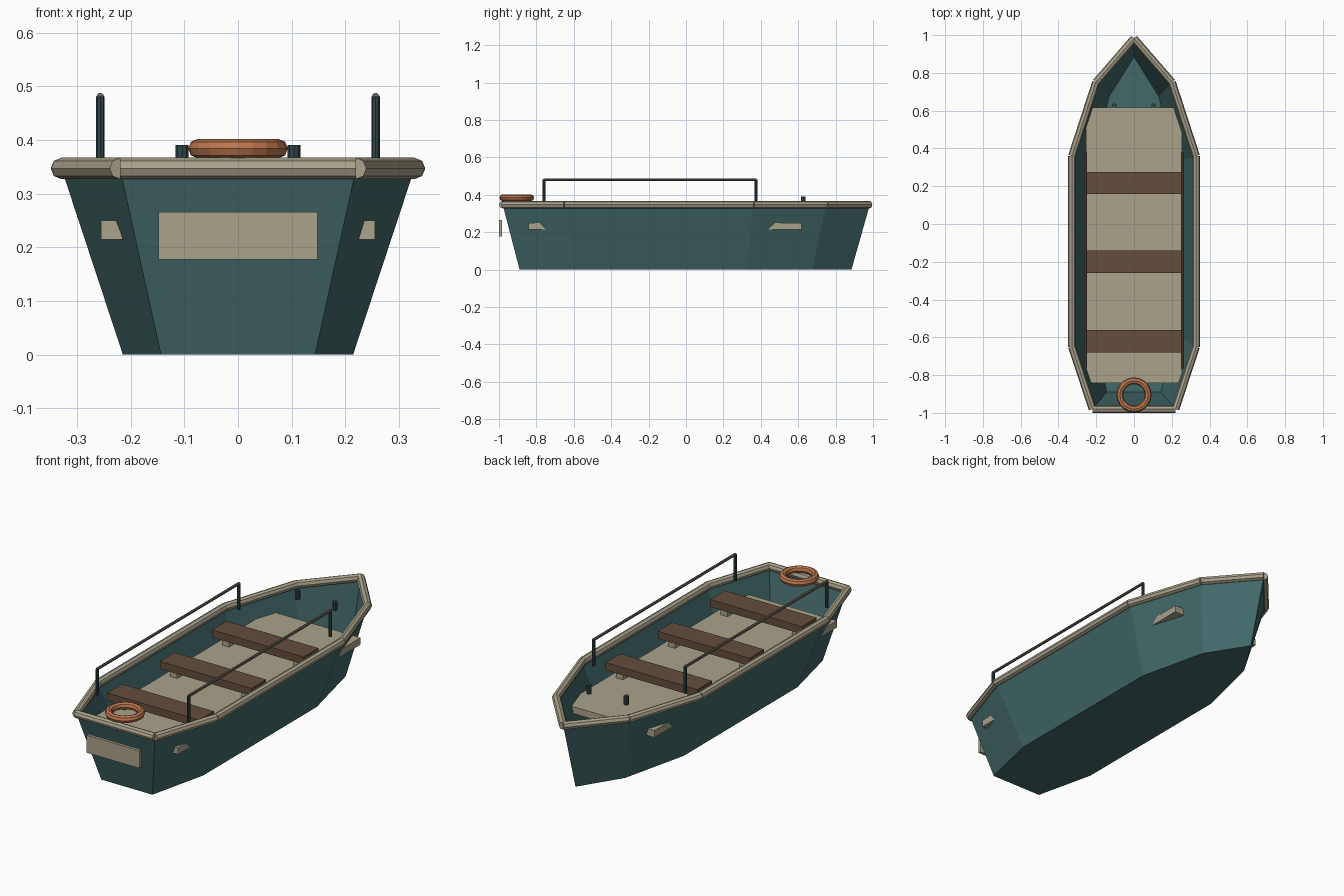
import bpy, bmesh
from mathutils import Vector, Matrix

if "Cube" in bpy.data.objects:
    bpy.data.objects.remove(bpy.data.objects["Cube"])


def material(name, rgb):
    m = bpy.data.materials.new(name)
    m.diffuse_color = (*rgb, 1)
    m.use_nodes = True
    m.node_tree.nodes["Principled BSDF"].inputs["Base Color"].default_value = m.diffuse_color
    return m


TEAL = material("teal_paint", (0.055, 0.14, 0.14))
DARK = material("dark_metal", (0.03, 0.06, 0.065))
BEIGE = material("beige_trim", (0.40, 0.36, 0.26))
BROWN = material("brown_wood", (0.13, 0.075, 0.048))
BRONZE = material("dull_rail", (0.16, 0.13, 0.10))
ORANGE = material("orange_ring", (0.50, 0.18, 0.075))


def finish(name, bm, mat):
    bmesh.ops.recalc_face_normals(bm, faces=bm.faces)
    me = bpy.data.meshes.new(name)
    bm.to_mesh(me)
    bm.free()
    me.materials.append(mat)
    ob = bpy.data.objects.new(name, me)
    bpy.context.collection.objects.link(ob)
    return ob


def box(name, lo, hi, mat):
    lo, hi = Vector(lo), Vector(hi)
    bm = bmesh.new()
    bmesh.ops.create_cube(bm, size=1, matrix=Matrix.Translation((lo + hi) / 2)
                          @ Matrix.Diagonal((*(hi - lo), 1)))
    return finish(name, bm, mat)


def rod(name, a, b, r, mat, sides=8):
    a, b = Vector(a), Vector(b)
    d = b - a
    bm = bmesh.new()
    bmesh.ops.create_cone(
        bm, cap_ends=True, segments=sides, radius1=r, radius2=r, depth=d.length,
        matrix=Matrix.Translation((a + b) / 2) @ d.to_track_quat('Z', 'Y').to_matrix().to_4x4())
    return finish(name, bm, mat)


# Hull: open shell tapering from the top outline to a smaller flat bottom
TOP = 0.347
half = [(0.22, -0.98), (0.329, -0.65), (0.329, 0.36), (0.202, 0.75)]
outline = half + [(0, 0.983)] + [(-x, y) for x, y in reversed(half)]
n = len(outline)
bm = bmesh.new()
upper = [bm.verts.new((x, y, TOP)) for x, y in outline]
lower = [bm.verts.new((x * 0.652, y * 0.9, 0)) for x, y in outline]
for v in lower:
    if v.co.y < -0.85:
        v.co.y = -0.89
bm.faces.new(lower)
for i in range(n):
    j = (i + 1) % n
    bm.faces.new((lower[i], lower[j], upper[j], upper[i]))
finish("hull", bm, TEAL)

# Gunwale: one octagonal bar per outline edge
for i in range(n):
    a, b = outline[i], outline[(i + 1) % n]
    rod(f"gunwale_{i}", (*a, TOP), (*b, TOP), 0.02, BEIGE)

# Floor board, whose corners poke slightly through the hull
box("floor", (-0.255, -0.843, 0.215), (0.255, 0.617, 0.25), BEIGE)

# Seats with two short legs each
for k, y in enumerate((-0.62, -0.2, 0.217)):
    box(f"seat_{k}", (-0.257, y - 0.059, 0.29), (0.257, y + 0.059, 0.328), BROWN)
    for s in (-1, 1):
        box(f"seat_leg_{k}_{s}", (s * 0.2 - 0.02, y - 0.03, 0.245),
            (s * 0.2 + 0.02, y + 0.03, 0.292), BEIGE)

# Side handrails and bow pegs
for s in (-1, 1):
    x = s * 0.2565
    for y in (-0.76, 0.374):
        rod(f"rail_post_{s}_{y}", (x, y, 0.35), (x, y, 0.481), 0.008, DARK)
    rod(f"handrail_{s}", (x, -0.762, 0.481), (x, 0.376, 0.481), 0.007, BRONZE)
    rod(f"bow_peg_{s}", (s * 0.104, 0.627, 0.347), (s * 0.104, 0.627, 0.391), 0.012, DARK)

# Stern plate
box("stern_plate", (-0.148, -1.0, 0.177), (0.148, -0.985, 0.266), BEIGE)

# Life ring lying on the stern
bpy.ops.mesh.primitive_torus_add(major_segments=20, minor_segments=8, major_radius=0.075,
                                 minor_radius=0.018, location=(0, -0.905, 0.384))
ring = bpy.context.object
ring.name = "life_ring"
ring.data.materials.append(ORANGE)
